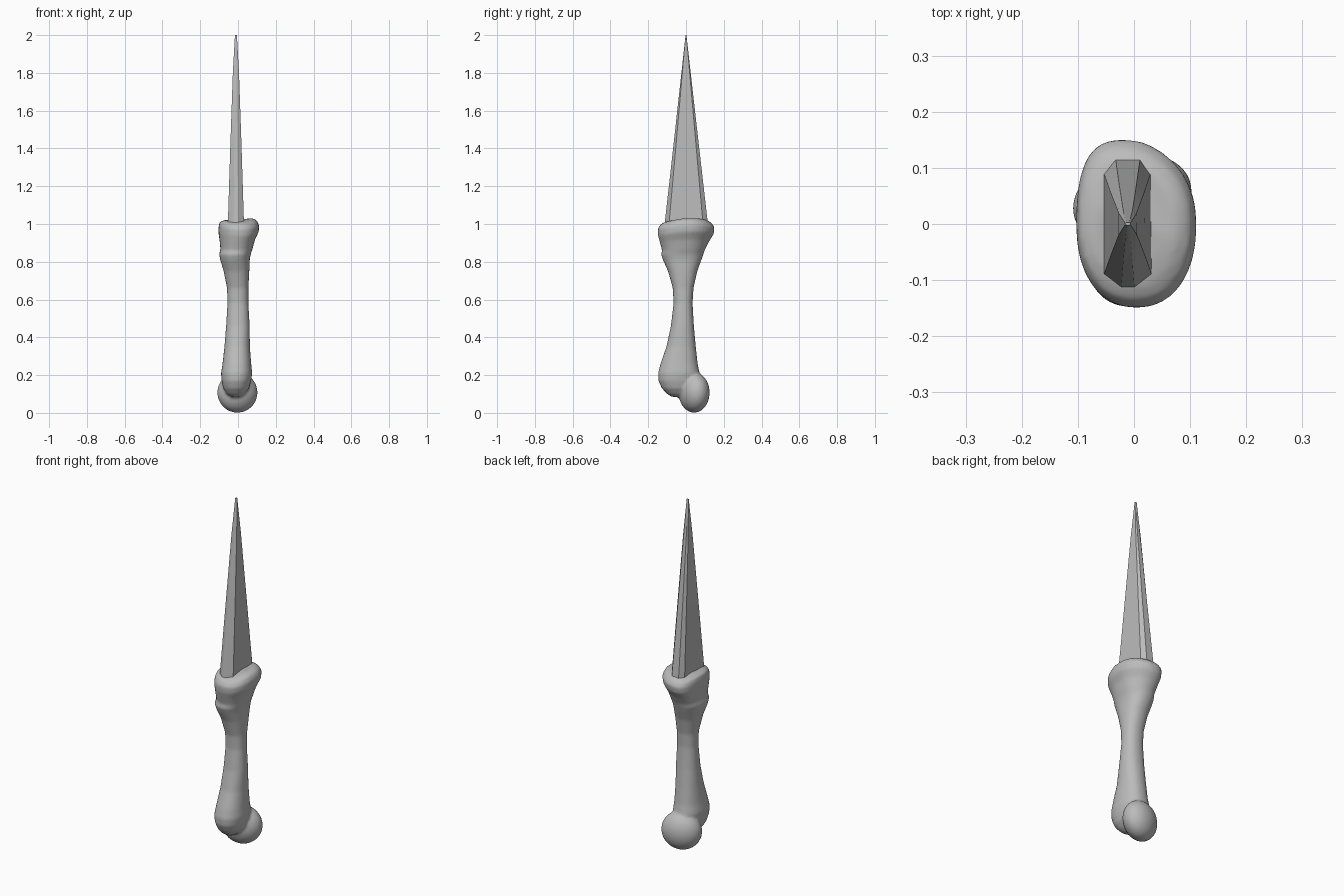
import bpy, bmesh, math
from mathutils import Matrix

if "Cube" in bpy.data.objects:
    bpy.data.objects.remove(bpy.data.objects["Cube"])

grey = bpy.data.materials.new("bone grey")
grey.diffuse_color = (0.5, 0.5, 0.5, 1)
grey.use_nodes = True
grey.node_tree.nodes["Principled BSDF"].inputs["Base Color"].default_value = grey.diffuse_color


def finish(name, bm, angle):
    bmesh.ops.recalc_face_normals(bm, faces=bm.faces)
    mesh = bpy.data.meshes.new(name)
    bm.to_mesh(mesh)
    bm.free()
    mesh.materials.append(grey)
    ob = bpy.data.objects.new(name, mesh)
    bpy.context.collection.objects.link(ob)
    bpy.context.view_layer.objects.active = ob
    ob.select_set(True)
    bpy.ops.object.shade_smooth_by_angle(angle=math.radians(angle))
    ob.select_set(False)
    return ob


def loft(bm, rings):
    loops = [[bm.verts.new(p) for p in ring] for ring in rings]
    n = len(loops[0])
    for a, b in zip(loops, loops[1:]):
        for i in range(n):
            j = (i + 1) % n
            bm.faces.new((a[i], a[j], b[j], b[i]))
    bm.faces.new(loops[0][::-1])
    bm.faces.new(loops[-1])


def oval(z, x0, x1, y0, y1, n=32):
    # rounded section; the head becomes egg shaped with an uneven rim
    pts = []
    head = max(0.0, min(1.0, (z - 0.82) / 0.12))
    for i in range(n):
        a = math.tau * i / n
        c, s = math.cos(a), math.sin(a)
        x = (x0 + x1) / 2 + (x1 - x0) / 2 * math.copysign(abs(c) ** 0.9, c)
        y = (y0 + y1) / 2 + (y1 - y0) / 2 * math.copysign(abs(s) ** 0.9, s)
        x -= head * 0.025 * max(0, s) ** 2
        dz = head * (0.012 * max(0, math.cos(a - 0.7)) - 0.012 * s * s)
        pts.append((x, y, z + dz))
    return pts


# bone handle: flared head, slim shaft, forward lobe at the bottom
rows = [
    (0.085, -0.035, 0.01, -0.075, -0.02),
    (0.10, -0.06, 0.035, -0.10, 0.02),
    (0.13, -0.078, 0.058, -0.128, 0.05),
    (0.17, -0.087, 0.07, -0.146, 0.065),
    (0.21, -0.09, 0.075, -0.148, 0.072),
    (0.26, -0.082, 0.07, -0.135, 0.062),
    (0.35, -0.072, 0.063, -0.104, 0.052),
    (0.46, -0.063, 0.062, -0.08, 0.042),
    (0.58, -0.056, 0.055, -0.066, 0.035),
    (0.66, -0.058, 0.055, -0.07, 0.04),
    (0.75, -0.076, 0.06, -0.095, 0.06),
    (0.81, -0.094, 0.062, -0.122, 0.082),
    (0.84, -0.100, 0.068, -0.132, 0.092),
    (0.865, -0.093, 0.077, -0.127, 0.100),
    (0.91, -0.097, 0.09, -0.138, 0.122),
    (0.95, -0.103, 0.11, -0.148, 0.146),
    (0.985, -0.103, 0.112, -0.15, 0.152),
    (1.01, -0.097, 0.10, -0.135, 0.135),
    (1.022, -0.07, 0.075, -0.112, 0.115),
]
bm = bmesh.new()
loft(bm, [oval(*r) for r in rows])

# rounded joint knob behind the lobe, turned slightly
m = (Matrix.Translation((-0.003, 0.043, 0.108))
     @ Matrix.Rotation(math.radians(18), 4, 'Z')
     @ Matrix.Diagonal((0.109, 0.079, 0.107, 1)))
bmesh.ops.create_uvsphere(bm, u_segments=32, v_segments=20, radius=1, matrix=m)
handle = finish("bone_handle", bm, 60)

# blend the joint and shaft together
r = handle.modifiers.new("blend", 'REMESH')
r.mode = 'VOXEL'
r.voxel_size = 0.008
r.use_smooth_shade = True
s = handle.modifiers.new("soften", 'SMOOTH')
s.factor = 0.5
s.iterations = 4

# tapered blade: flat sides, bevelled narrow edges
section = [(-0.043, -0.09), (-0.012, -0.113), (0.012, -0.113), (0.043, -0.09),
           (0.041, 0.09), (0.022, 0.116), (-0.022, 0.116), (-0.043, 0.09)]
bm = bmesh.new()
rings = []
for z, kx, ky in ((0.95, 1.03, 1.05), (1.4, 0.7, 0.605), (1.8, 0.38, 0.215), (2.0, 0.12, 0.02)):
    rings.append([(-0.011 + x * kx, y * ky, z) for x, y in section])
loft(bm, rings)
finish("blade", bm, 20)
